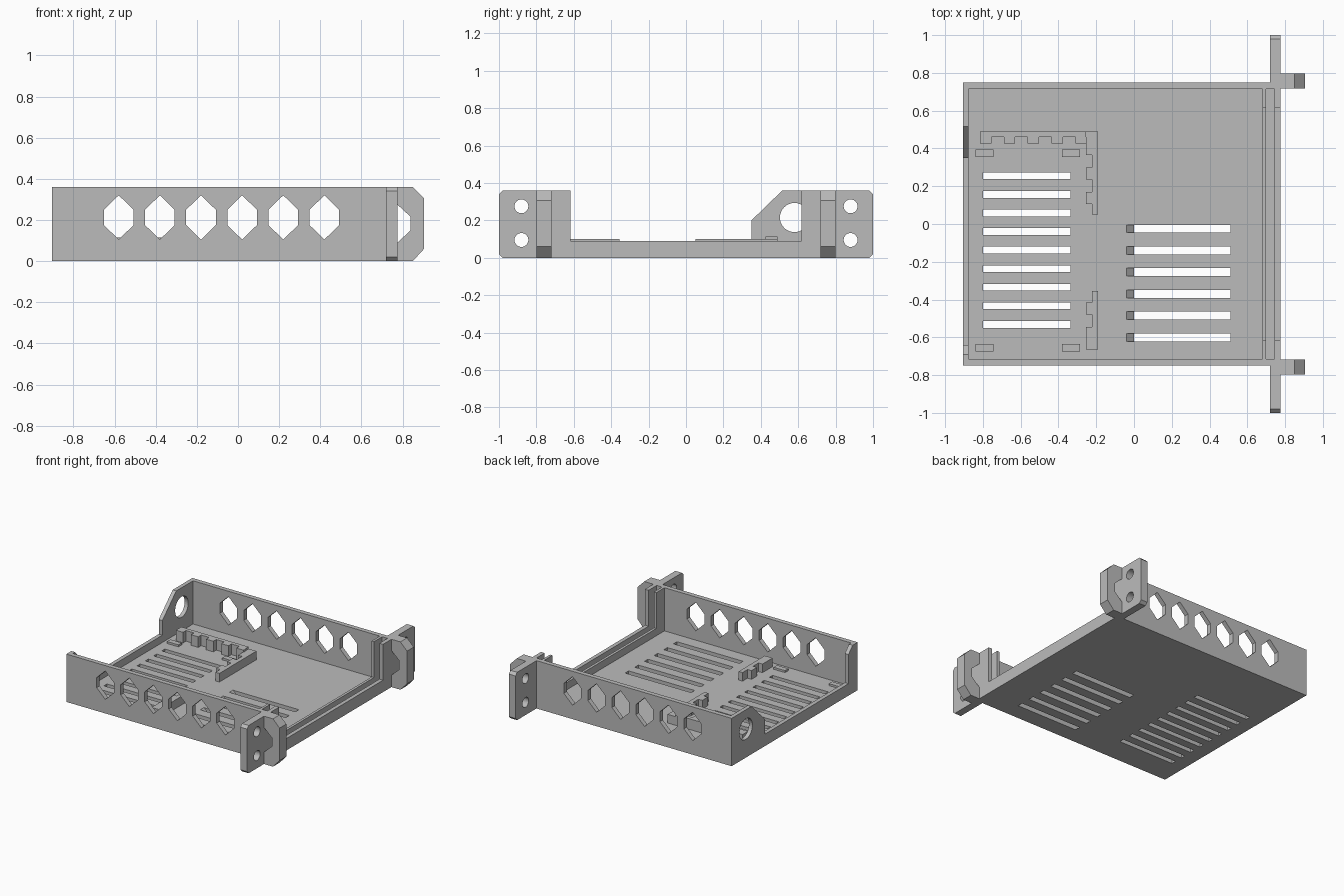
import bpy
import bmesh
from math import cos, sin, tau
from mathutils import Vector

default = bpy.data.objects.get("Cube")
if default:
    bpy.data.objects.remove(default)

grey = bpy.data.materials.new("plain_grey")
grey.use_nodes = True
grey.diffuse_color = (0.5, 0.5, 0.5, 1)
grey.node_tree.nodes["Principled BSDF"].inputs["Base Color"].default_value = grey.diffuse_color


def add_prism(bm, profile, axis, lo, hi):
    """Extrude a 2D profile along an axis; its coordinates are the other two axes in order."""
    def place(p, d):
        c = list(p)
        c.insert("xyz".index(axis), d)
        return Vector(c)
    face = bm.faces.new([bm.verts.new(place(p, lo)) for p in profile])
    ext = bmesh.ops.extrude_face_region(bm, geom=[face])
    shift = place((0, 0), hi - lo)
    for v in ext["geom"]:
        if isinstance(v, bmesh.types.BMVert):
            v.co += shift


def make(name, prisms):
    bm = bmesh.new()
    for p in prisms:
        add_prism(bm, *p)
    bmesh.ops.recalc_face_normals(bm, faces=bm.faces)
    mesh = bpy.data.meshes.new(name)
    bm.to_mesh(mesh)
    bm.free()
    mesh.materials.append(grey)
    ob = bpy.data.objects.new(name, mesh)
    bpy.context.collection.objects.link(ob)
    return ob


def cut(ob, prisms):
    cutter = make(ob.name + "_cutter", prisms)
    cutter.hide_render = True
    cutter.hide_set(True)
    cutter.display_type = 'WIRE'
    mod = ob.modifiers.new("cut", 'BOOLEAN')
    mod.operation = 'DIFFERENCE'
    mod.solver = 'EXACT'
    mod.object = cutter


def rect(a0, a1, b0, b1):
    return [(a0, b0), (a1, b0), (a1, b1), (a0, b1)]


def circle(a, b, r, n=32):
    return [(a + r * cos(tau * i / n), b + r * sin(tau * i / n)) for i in range(n)]


def box(x0, x1, y0, y1, z0, z1):
    return (rect(x0, x1, y0, y1), 'z', z0, z1)


H, FLOOR, LIP = 0.36, 0.035, 0.09
BACK, FRONT, SIDE, INNER = -0.905, 0.775, 0.75, 0.715

# Floor with two banks of vents; the second bank has one sloped end
floor = make("floor", [box(BACK, FRONT, -SIDE, SIDE, 0, FLOOR)])
vents = []
for i in range(9):
    y = 0.255 - 0.0983 * i
    vents.append(box(-0.8, -0.335, y - 0.018, y + 0.018, -0.1, 0.1))
for i in range(6):
    y = -0.025 - 0.115 * i
    slope = [(0, -0.1), (0.51, -0.1), (0.51, 0.1), (-0.04, 0.1), (-0.04, FLOOR), (0, 0)]
    vents.append((slope, 'y', y - 0.021, y + 0.021))
cut(floor, vents)

# Low lips along the open ends, two at the front with a panel groove between
make("back_lip", [box(BACK, -0.875, -INNER, INNER, FLOOR, LIP)])
rails = [(0.68, 0.70), (0.745, FRONT)]
make("front_lips", [box(a, b, -INNER, INNER, FLOOR, LIP) for a, b in rails])

for side, s in (("left", 1), ("right", -1)):
    # Side wall with six tall hexagonal openings
    wall = make(side + "_wall", [box(BACK, FRONT, *sorted((s * INNER, s * SIDE)), FLOOR, H)])
    holes = []
    for i in range(6):
        x = -0.58 + 0.2 * i
        hexagon = [(x, 0.105), (x + 0.072, 0.175), (x + 0.072, 0.25),
                   (x, 0.32), (x - 0.072, 0.25), (x - 0.072, 0.175)]
        holes.append((hexagon, 'y', s * 0.6, s * 0.9))
    cut(wall, holes)

    # Upright fins that hold the panel
    make(side + "_fins", [box(a, b, *sorted((s * 0.618, s * INNER)), LIP, H) for a, b in rails])

    # Mounting ear with two screw holes
    c = 0.02
    ear = make(side + "_ear", [([(s * SIDE, 0), (s * (1 - c), 0), (s, c), (s, H - c),
                                 (s * (1 - c), H), (s * SIDE, H)], 'x', 0.72, FRONT)])
    cut(ear, [(circle(s * 0.88, z, 0.037), 'x', 0.6, 0.9) for z in (0.095, 0.275)])

    # Pull handle with angled inside and outside corners
    grip = [(FRONT, 0), (0.85, 0), (0.905, 0.06), (0.905, 0.305), (0.85, H), (FRONT, H),
            (FRONT, 0.275), (0.84, 0.215), (0.84, 0.15), (FRONT, 0.09)]
    make(side + "_handle", [(grip, 'y', s * 0.718, s * 0.798)])

# Rear corner plates: a large one with a cable hole and a narrow one
plate = make("cable_plate", [([(INNER, LIP), (INNER, H), (0.515, H), (0.35, 0.2), (0.35, LIP)],
                              'x', BACK, -0.875)])
cut(plate, [(circle(0.58, 0.215, 0.078), 'x', -1, -0.8)])
make("narrow_corner_plate", [([(-INNER, LIP), (-0.64, LIP), (-0.64, 0.31), (-0.69, H), (-INNER, H)],
                              'x', BACK, -0.875)])

# Toothed board holders
teeth = [box(-0.815, -0.255, 0.46, 0.49, FLOOR, 0.115)]
for i in range(5):
    x = -0.815 + 0.126 * i
    teeth.append(box(x, x + 0.06, 0.425, 0.46, FLOOR, 0.115))
make("rear_comb", teeth)


def side_comb(name, y0, y1, tooth_starts):
    make(name, [box(-0.222, -0.19, y0, y1, FLOOR, 0.1)]
         + [box(-0.255, -0.222, y, y + 0.065, FLOOR, 0.1) for y in tooth_starts])


side_comb("long_side_comb", 0.05, 0.49, [0.105, 0.235, 0.365, 0.425])
side_comb("short_side_comb", -0.665, -0.355, [-0.48, -0.61, -0.665])

# Four small support pads
make("support_pads", [box(x, x + 0.095, y, y + 0.04, FLOOR, FLOOR + 0.015)
                      for x in (-0.84, -0.38) for y in (-0.675, 0.355)])
